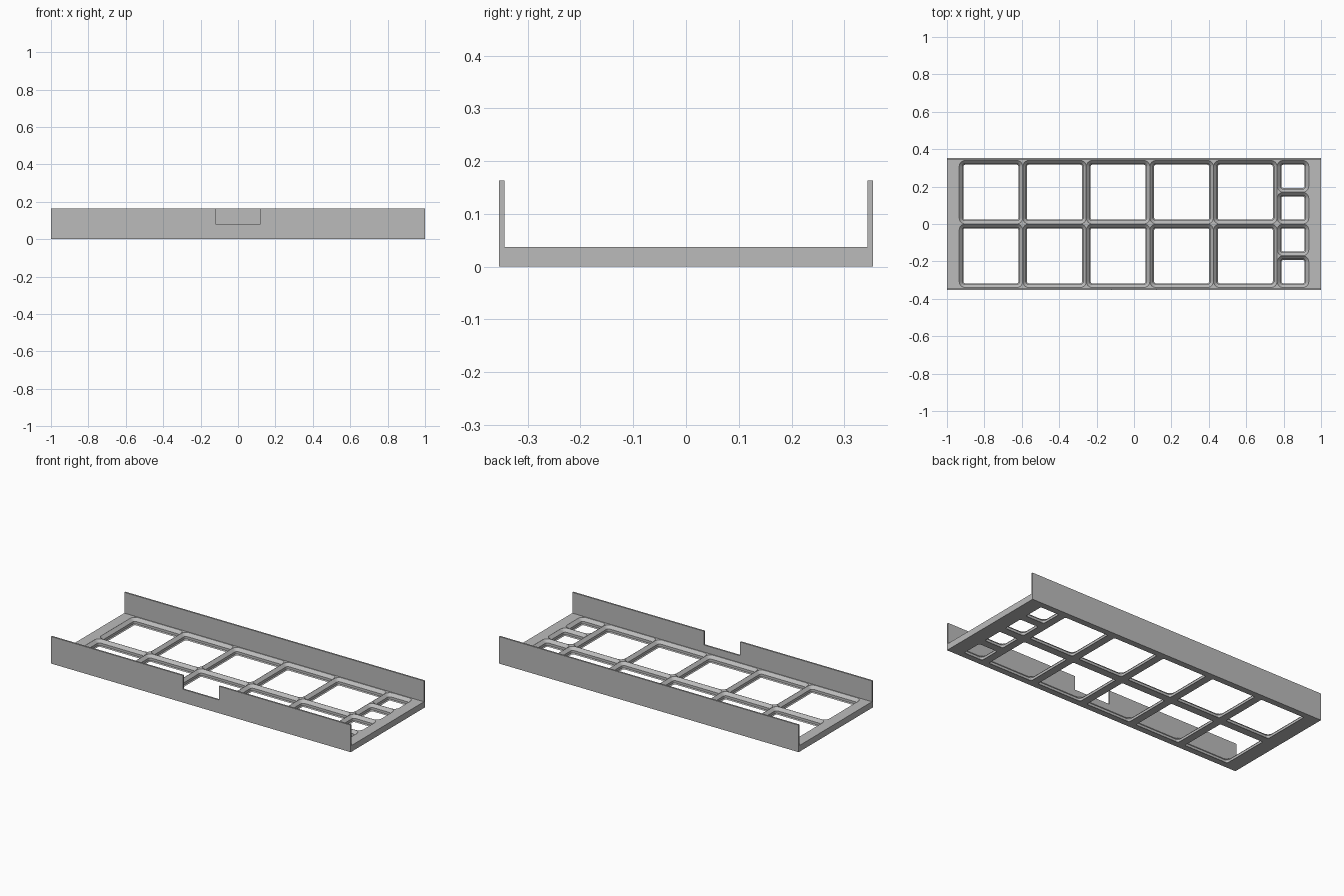
import bpy, bmesh, math

if "Cube" in bpy.data.objects:
    bpy.data.objects.remove(bpy.data.objects["Cube"], do_unlink=True)

PITCH = 0.34            # full cell size
MM = PITCH / 42         # cell profile unit
BASE_H = 4.65 * MM
WALL_H = 0.163
OUT_Y, IN_Y = 0.354, 0.344

grey = bpy.data.materials.new("plain grey")
grey.use_nodes = True
COLOR = (0.5, 0.5, 0.5, 1)
grey.diffuse_color = COLOR
grey.node_tree.nodes["Principled BSDF"].inputs["Base Color"].default_value = COLOR


def add_object(name, bm):
    bmesh.ops.recalc_face_normals(bm, faces=bm.faces)
    mesh = bpy.data.meshes.new(name)
    bm.to_mesh(mesh)
    bm.free()
    mesh.materials.append(grey)
    obj = bpy.data.objects.new(name, mesh)
    bpy.context.collection.objects.link(obj)
    return obj


def rounded_ring(bm, cx, cy, w, d, inset, radius, z, steps=6):
    """Loop of vertices on a rounded rectangle inset from its cell."""
    hx, hy = w / 2 - inset - radius, d / 2 - inset - radius
    ring = []
    for q, (sx, sy) in enumerate([(1, 1), (-1, 1), (-1, -1), (1, -1)]):
        for i in range(steps + 1):
            a = (q + i / steps) * math.pi / 2
            ring.append(bm.verts.new((cx + sx * hx + radius * math.cos(a),
                                      cy + sy * hy + radius * math.sin(a), z)))
    return ring


def add_pocket(bm, cx, cy, w, d):
    """Stepped, chamfered opening: inset, corner radius and height per level."""
    edge = 0.05
    levels = [(2.85, 1.15, -2), (2.85, 1.15, 0), (2.15, 1.85, 0.7),
              (2.15, 1.85, 2.5), (edge, 3.95, 4.6), (edge, 3.95, 7)]
    rings = [rounded_ring(bm, cx, cy, w, d, i * MM, r * MM, z * MM)
             for i, r, z in levels]
    n = len(rings[0])
    for low, high in zip(rings, rings[1:]):
        for i in range(n):
            j = (i + 1) % n
            bm.faces.new((low[i], low[j], high[j], high[i]))
    bm.faces.new(rings[0])
    bm.faces.new(rings[-1])


def cut(obj, cutter):
    cutter.hide_render = True
    mod = obj.modifiers.new("cut", 'BOOLEAN')
    mod.operation, mod.solver, mod.object = 'DIFFERENCE', 'EXACT', cutter
    bpy.context.view_layer.objects.active = obj
    bpy.ops.object.modifier_apply(modifier=mod.name)
    bpy.data.objects.remove(cutter, do_unlink=True)


# Channel-shaped tray: floor and two long side walls
bm = bmesh.new()
half = [(OUT_Y, 0), (OUT_Y, WALL_H), (IN_Y, WALL_H), (IN_Y, BASE_H)]
profile = half + [(-y, z) for y, z in reversed(half)]
end = bm.faces.new([bm.verts.new((-1, y, z)) for y, z in profile])
ext = bmesh.ops.extrude_face_region(bm, geom=[end], use_keep_orig=True)
for v in ext["geom"]:
    if isinstance(v, bmesh.types.BMVert):
        v.co.x = 1
tray = add_object("grid_tray", bm)

# Grid openings: five full columns, one column of quarter-size cells
bm = bmesh.new()
left = -2.75 * PITCH
for col in range(5):
    for row in (-0.5, 0.5):
        add_pocket(bm, left + (col + 0.5) * PITCH, row * PITCH, PITCH, PITCH)
for row in (-0.75, -0.25, 0.25, 0.75):
    add_pocket(bm, left + 5.25 * PITCH, row * PITCH, PITCH / 2, PITCH / 2)
cut(tray, add_object("pocket_cutter", bm))

# Notch in the front wall
bm = bmesh.new()
bmesh.ops.create_cube(bm, size=1)
bmesh.ops.scale(bm, vec=(0.24, 0.06, 0.2), verts=bm.verts)
bmesh.ops.translate(bm, vec=(0, -OUT_Y, 0.18), verts=bm.verts)
cut(tray, add_object("notch_cutter", bm))
